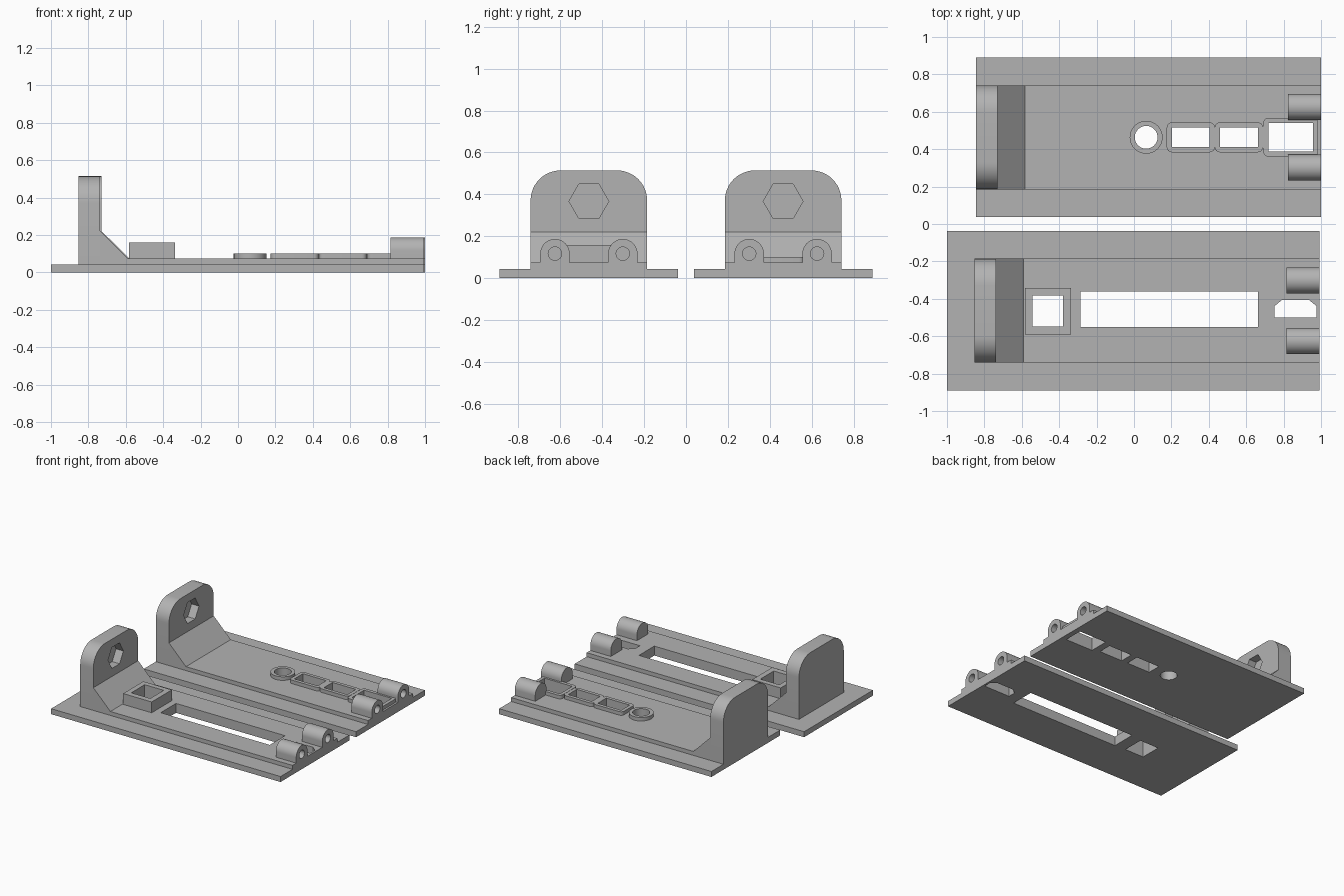
import bpy, bmesh, math

if "Cube" in bpy.data.objects:
    bpy.data.objects.remove(bpy.data.objects["Cube"])

grey = bpy.data.materials.new("plain grey")
grey.diffuse_color = (0.45, 0.45, 0.45, 1)
grey.use_nodes = True
grey.node_tree.nodes["Principled BSDF"].inputs["Base Color"].default_value = grey.diffuse_color

PLATE, DECK, RIM = 0.043, 0.074, 0.102   # step heights
MID = 0.4635                             # panel centre line, +y and -y


def prism(name, pts, axis, a, b):
    """Extrude a 2D outline along an axis from a to b."""
    place = {"x": lambda u, v, w: (w, u, v),
             "y": lambda u, v, w: (u, w, v),
             "z": lambda u, v, w: (u, v, w)}[axis]
    bm = bmesh.new()
    lo = [bm.verts.new(place(u, v, a)) for u, v in pts]
    hi = [bm.verts.new(place(u, v, b)) for u, v in pts]
    bm.faces.new(lo)
    bm.faces.new(hi)
    for i in range(len(pts)):
        j = (i + 1) % len(pts)
        bm.faces.new((lo[i], lo[j], hi[j], hi[i]))
    bmesh.ops.recalc_face_normals(bm, faces=bm.faces)
    mesh = bpy.data.meshes.new(name)
    bm.to_mesh(mesh)
    bm.free()
    mesh.materials.append(grey)
    ob = bpy.data.objects.new(name, mesh)
    bpy.context.collection.objects.link(ob)
    return ob


def arc(cu, cv, r, a0, a1, n):
    return [(cu + r * math.cos(math.radians(a0 + (a1 - a0) * i / n)),
             cv + r * math.sin(math.radians(a0 + (a1 - a0) * i / n))) for i in range(n + 1)]


def circle(cu, cv, r, n):
    return arc(cu, cv, r, 0, 360, n)[:-1]


def rect(u0, u1, v0, v1):
    return [(u0, v0), (u1, v0), (u1, v1), (u0, v1)]


def round_top(u0, u1, v0, v1, r, n=12):
    return [(u0, v0), (u1, v0)] + arc(u1 - r, v1 - r, r, 0, 90, n) + arc(u0 + r, v1 - r, r, 90, 180, n)


def round_rect(u0, u1, v0, v1, r, n=6):
    return (arc(u0 + r, v0 + r, r, 180, 270, n) + arc(u1 - r, v0 + r, r, 270, 360, n)
            + arc(u1 - r, v1 - r, r, 0, 90, n) + arc(u0 + r, v1 - r, r, 90, 180, n))


def activate(ob):
    bpy.ops.object.select_all(action="DESELECT")
    ob.select_set(True)
    bpy.context.view_layer.objects.active = ob


def cut(ob, *cutter):
    """Subtract a prism from an object."""
    tool = prism("cutter", *cutter)
    mod = ob.modifiers.new("cut", "BOOLEAN")
    mod.operation, mod.solver, mod.object = "DIFFERENCE", "EXACT", tool
    activate(ob)
    bpy.ops.object.modifier_apply(modifier=mod.name)
    bpy.data.objects.remove(tool)


def smooth(ob):
    activate(ob)
    bpy.ops.object.shade_smooth_by_angle(angle=math.radians(30))


def panel(name, yc, dx):
    """Stepped base, end wall with hex pocket, gusset and two lugs; returns the base."""
    x0, x1 = -0.844 + dx, 1.0 + dx
    half, inner = 0.4265, 0.278
    base = prism(name + "_base", [(yc - half, 0), (yc + half, 0), (yc + half, PLATE),
                 (yc + inner, PLATE), (yc + inner, DECK), (yc - inner, DECK),
                 (yc - inner, PLATE), (yc - half, PLATE)], "x", x0, x1)

    wall = prism(name + "_end_wall", round_top(yc - inner, yc + inner, DECK, 0.514, 0.143),
                 "x", x0, x0 + 0.114)
    cut(wall, circle(yc, 0.367, 0.095, 6), "x", x0 + 0.05, x0 + 0.2)
    smooth(wall)

    prism(name + "_gusset", [(x0 + 0.114, DECK), (x0 + 0.262, DECK), (x0 + 0.114, 0.221)],
          "y", yc - inner, yc + inner)

    for side, s in (("front", -1), ("rear", 1)):
        y = yc + s * 0.162
        lug = prism(f"{name}_{side}_lug",
                    [(y - 0.07, DECK), (y + 0.07, DECK)] + arc(y, 0.117, 0.07, 0, 180, 24),
                    "x", x1 - 0.177, x1)
        cut(lug, circle(y, 0.117, 0.032, 24), "x", x1 - 0.13, x1 + 0.1)
        smooth(lug)
    return base


def opening(base, name, hole, outline=None, top=RIM):
    """Cut a hole through the base, with an optional raised rim around it."""
    cut(base, hole, "z", -0.1, 0.4)
    if outline:
        rim = prism(name, outline, "z", DECK, top)
        cut(rim, hole, "z", -0.1, 0.4)
        smooth(rim)


# rear panel: round opening and three rectangular openings with rims
rear = panel("rear_panel", MID, 0)
opening(rear, "round_rim", circle(0.065, MID, 0.061, 32), circle(0.065, MID, 0.088, 32))
for i, (u0, u1, h) in enumerate([(0.202, 0.405, 0.053), (0.459, 0.662, 0.053), (0.718, 0.958, 0.076)]):
    g = 0.027
    opening(rear, f"rectangular_rim_{i + 1}", rect(u0, u1, MID - h, MID + h),
            round_rect(u0 - g, u1 + g, MID - h - g, MID + h + g, g))

# front panel: square socket, long slot and connector opening
front = panel("front_panel", -MID, -0.0075)
opening(front, "square_socket", rect(-0.544, -0.379, -0.547, -0.381),
        rect(-0.584, -0.336, -0.591, -0.341), 0.159)
opening(front, "slot", rect(-0.285, 0.662, -0.552, -0.362))
opening(front, "connector", [(0.75, -0.499), (0.977, -0.499), (0.977, -0.44),
                             (0.937, -0.407), (0.79, -0.407), (0.75, -0.44)])
smooth(rear)
smooth(front)

# extra plate strip behind the front panel's wall
prism("front_panel_tail", rect(-1.0, -0.8515, -0.89, -0.037), "z", 0, PLATE)
